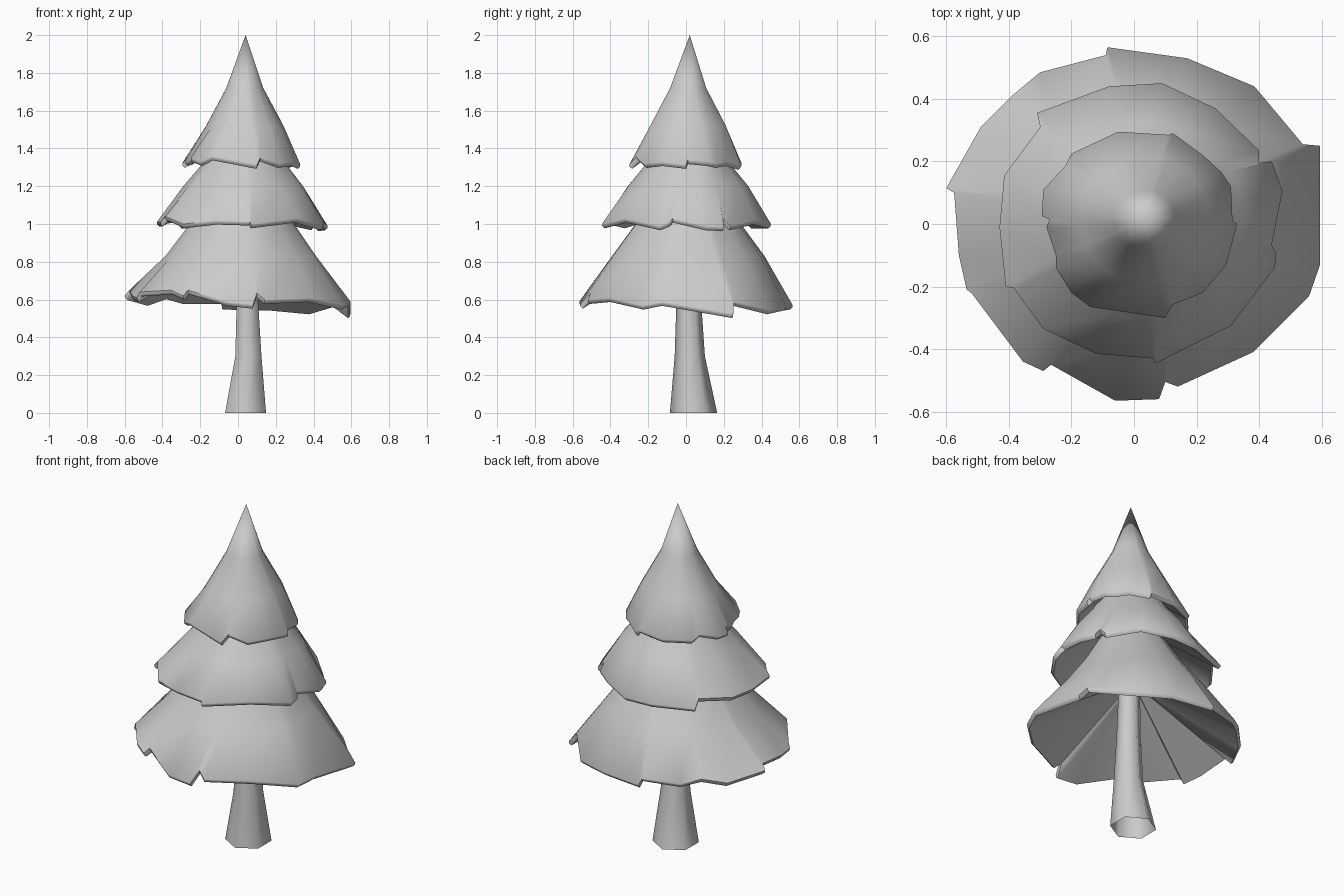
import bpy, bmesh, math
from mathutils import Vector

if "Cube" in bpy.data.objects:
    bpy.data.objects.remove(bpy.data.objects["Cube"])


def finish(name, bm, angle):
    bmesh.ops.recalc_face_normals(bm, faces=bm.faces)
    me = bpy.data.meshes.new(name)
    bm.to_mesh(me)
    bm.free()
    ob = bpy.data.objects.new(name, me)
    bpy.context.collection.objects.link(ob)
    bpy.ops.object.select_all(action='DESELECT')
    ob.select_set(True)
    bpy.context.view_layer.objects.active = ob
    bpy.ops.object.shade_smooth_by_angle(angle=math.radians(angle))
    return ob


def bridge(bm, a, b):
    n = len(a)
    for i in range(n):
        j = (i + 1) % n
        bm.faces.new((a[i], a[j], b[j], b[i]))


def axis(z):
    """The foliage axis leans slightly toward the tip."""
    return Vector((min(0.036, 0.015 + 0.04 * (z - 0.83)), 0.012))


def skirt(name, rim, rings, under, tip=None):
    """Jagged cone: rim points (x, y, z) counter-clockwise, rings (radius, z) upward,
    and a shallower conical underside ending at the ring 'under'."""
    bm = bmesh.new()
    n = len(rim)
    c = axis(rim[0][2])
    # ring angles: rim angles pulled slightly toward an even spacing
    raw = [math.atan2(p[1] - c.y, p[0] - c.x) for p in rim]
    raw = [a if a - raw[0] > -0.1 else a + 2 * math.pi for a in raw]
    even = [2 * math.pi * i / n for i in range(n)]
    off = sum(a - e for a, e in zip(raw, even)) / n
    mixed = [0.8 * a + 0.2 * (e + off) for a, e in zip(raw, even)]

    def ring(r, z):
        k = axis(z)
        return [bm.verts.new((k.x + r * math.cos(a), k.y + r * math.sin(a), z)) for a in mixed]

    def lip(inset, drop):
        return [bm.verts.new((p[0] - inset * math.cos(a), p[1] - inset * math.sin(a), p[2] - drop))
                for p, a in zip(rim, raw)]

    loops = [ring(*under), lip(0.014, 0.023), lip(0.002, 0.012), lip(0, 0)]
    loops += [ring(r, z) for r, z in rings]
    for a, b in zip(loops, loops[1:]):
        bridge(bm, a, b)
    if tip:
        t = bm.verts.new(tip)
        top = loops[-1]
        for i in range(n):
            bm.faces.new((top[i], top[(i + 1) % n], t))
    return finish(name, bm, 45)


# Bottom tier
skirt("lower_branches", [
    (-.085, .565, .57), (-.09, .54, .60), (-.30, .485, .60), (-.39, .41, .625),
    (-.49, .31, .59), (-.60, .115, .62), (-.575, .10, .65), (-.56, -.10, .62),
    (-.535, -.21, .61), (-.52, -.22, .64), (-.355, -.44, .65), (-.29, -.47, .62),
    (-.265, -.45, .65), (-.06, -.565, .59), (.08, -.56, .575), (.10, -.505, .635),
    (.14, -.52, .60), (.38, -.41, .61), (.56, -.23, .57), (.595, -.13, .59),
    (.595, .25, .525), (.54, .255, .59), (.385, .44, .545), (.17, .53, .565)],
    [(.405, .83), (.28, 1.0), (.17, 1.18)], (.04, .9))

# Middle tier
skirt("middle_branches", [
    (.475, .105, .99), (.44, .20, .985), (.40, .195, 1.03), (.40, .235, .99),
    (.26, .37, 1.02), (.09, .45, 1.0), (-.08, .44, 1.0), (-.31, .355, 1.0),
    (-.30, .31, 1.04), (-.415, .155, 1.02), (-.43, -.01, 1.01), (-.41, -.20, 1.01),
    (-.385, -.205, 1.04), (-.29, -.335, 1.0), (-.12, -.415, 1.02), (.06, -.43, 1.015),
    (.07, -.445, 1.0), (.31, -.325, 1.03), (.45, -.14, .99), (.455, -.09, 1.01),
    (.44, -.07, 1.03)],
    [(.32, 1.2), (.23, 1.31), (.13, 1.48)], (.04, 1.25))

# Top tier
skirt("upper_branches", [
    (.33, 0, 1.315), (.315, .01, 1.34), (.31, .12, 1.33), (.28, .165, 1.32),
    (.22, .22, 1.33), (.125, .29, 1.31), (.11, .285, 1.33), (-.05, .295, 1.32),
    (-.20, .225, 1.325), (-.22, .185, 1.355), (-.29, .11, 1.33), (-.295, .025, 1.32),
    (-.27, .015, 1.35), (-.28, -.01, 1.33), (-.25, -.10, 1.34), (-.25, -.14, 1.35),
    (-.20, -.22, 1.33), (-.14, -.265, 1.36), (.10, -.30, 1.315), (.12, -.26, 1.355),
    (.22, -.22, 1.32), (.295, -.13, 1.33)],
    [(.205, 1.52), (.098, 1.72)], (.04, 1.48), tip=(.04, .02, 2.0))

# Trunk: tapered six-sided column, open at the foot
bm = bmesh.new()
loops = []
for cx, cy, r, z in ((.04, .04, .125, 0), (.055, .02, .08, .3),
                     (.05, .015, .066, .58), (.04, .01, .055, 1.0)):
    loops.append([bm.verts.new((cx + r * math.cos(math.radians(30 + 60 * k)),
                                cy + r * math.sin(math.radians(30 + 60 * k)), z))
                  for k in range(6)])
for a, b in zip(loops, loops[1:]):
    bridge(bm, a, b)
finish("trunk", bm, 65)
